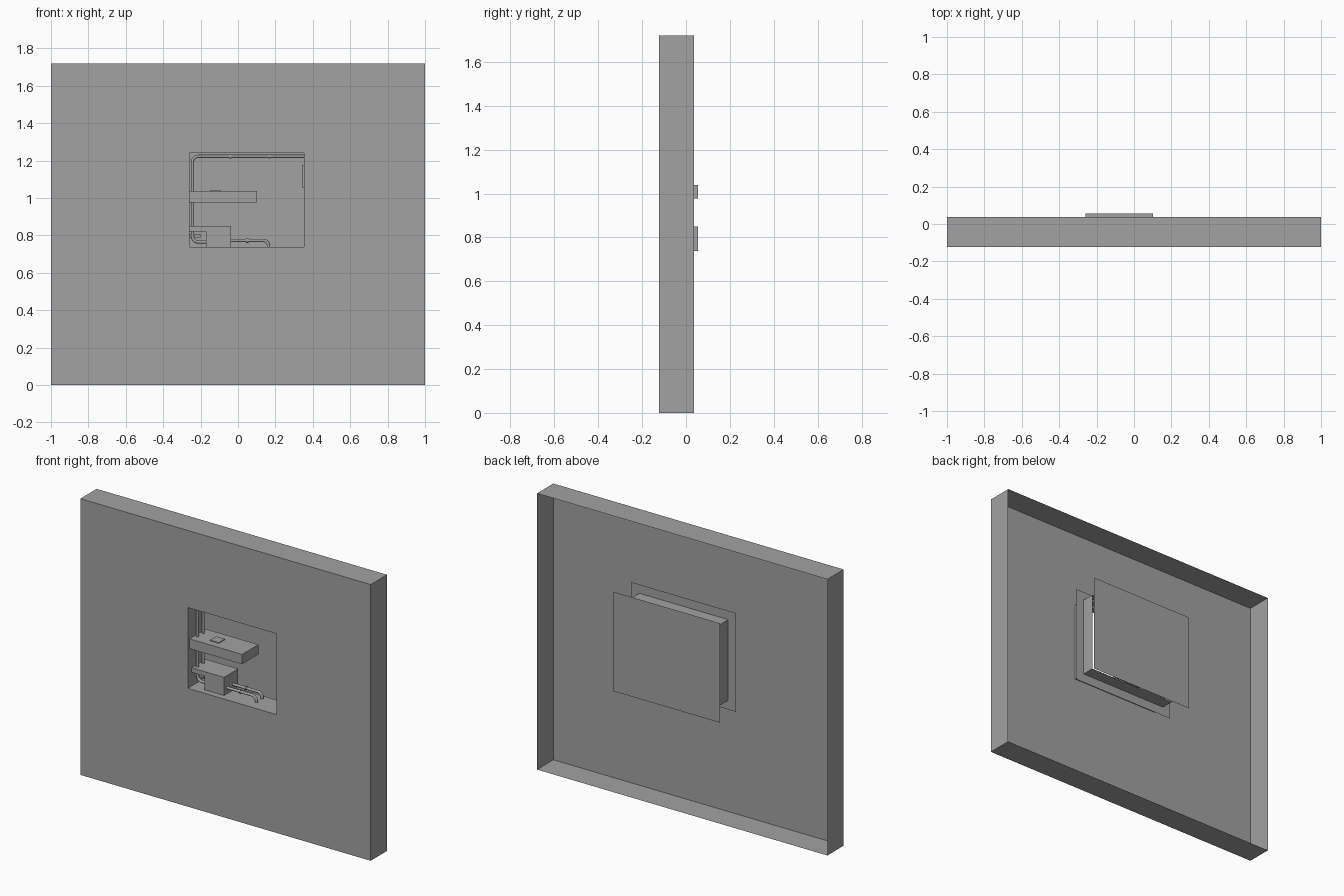
import bpy, bmesh, math
from mathutils import Vector

if "Cube" in bpy.data.objects:
    bpy.data.objects.remove(bpy.data.objects["Cube"])

grey = bpy.data.materials.new("plain grey")
grey.diffuse_color = (0.36, 0.36, 0.36, 1)
grey.use_nodes = True
grey.node_tree.nodes["Principled BSDF"].inputs["Base Color"].default_value = grey.diffuse_color

FRONT, RIM, BACK, MID = -0.123, 0.037, 0.123, -0.044
X0, X1, Z0, Z1 = -0.26, 0.352, 0.737, 1.24      # niche opening


def finish(name, bm):
    me = bpy.data.meshes.new(name)
    bm.to_mesh(me)
    bm.free()
    me.materials.append(grey)
    ob = bpy.data.objects.new(name, me)
    bpy.context.collection.objects.link(ob)
    return ob


def rect(x0, x1, z0, z1, y):
    return [(x0, y, z0), (x1, y, z0), (x1, y, z1), (x0, y, z1)]


def bridge(name, a, b):
    """Four quads joining two rectangular loops."""
    bm = bmesh.new()
    va = [bm.verts.new(p) for p in a]
    vb = [bm.verts.new(p) for p in b]
    for i in range(4):
        j = (i + 1) % 4
        bm.faces.new((va[i], va[j], vb[j], vb[i]))
    return finish(name, bm)


def sheet(name, pts):
    bm = bmesh.new()
    bm.faces.new([bm.verts.new(p) for p in pts])
    return finish(name, bm)


def prism(name, profile, y0, y1):
    """Extrude an x-z profile along y."""
    bm = bmesh.new()
    f = bm.faces.new([bm.verts.new((x, y0, z)) for x, z in profile])
    ext = bmesh.ops.extrude_face_region(bm, geom=[f])
    for v in ext["geom"]:
        if isinstance(v, bmesh.types.BMVert):
            v.co.y = y1
    bmesh.ops.recalc_face_normals(bm, faces=bm.faces)
    return finish(name, bm)


def block(name, x0, x1, y0, y1, z0, z1):
    return prism(name, [(x0, z0), (x1, z0), (x1, z1), (x0, z1)], y0, y1)


def rounded(pts, r, steps=6):
    """Polyline with its inner corners turned into smooth bends."""
    pts = [Vector(p) for p in pts]
    out = [pts[0]]
    for p, c, n in zip(pts, pts[1:], pts[2:]):
        a = c + (p - c).normalized() * r
        b = c + (n - c).normalized() * r
        o = a + b - c
        for k in range(steps + 1):
            t = k / steps * math.pi / 2
            out.append(o + (a - o) * math.cos(t) + (b - o) * math.sin(t))
    return out + [pts[-1]]


def pipe(name, pts, radius, bend=0.03, sides=12):
    """Sweep a circle along a path lying in an x-z plane."""
    path = rounded(pts, bend)
    bm = bmesh.new()
    rings = []
    for i, p in enumerate(path):
        t = (path[min(i + 1, len(path) - 1)] - path[max(i - 1, 0)]).normalized()
        u = Vector((0, 1, 0))
        v = t.cross(u)
        rings.append([bm.verts.new(p + radius * (u * math.cos(a) + v * math.sin(a)))
                      for a in (2 * math.pi * k / sides for k in range(sides))])
    for r, s in zip(rings, rings[1:]):
        for k in range(sides):
            bm.faces.new((r[k], r[(k + 1) % sides], s[(k + 1) % sides], s[k])).smooth = True
    bm.faces.new(rings[0])
    bm.faces.new(rings[-1])
    bmesh.ops.recalc_face_normals(bm, faces=bm.faces)
    return finish(name, bm)


# Wall: front sheet with opening, rim folded backwards, open behind
opening = rect(X0, X1, Z0, Z1, FRONT)
bridge("wall_front", rect(-1, 1, 0, 1.72, FRONT), opening)
bridge("wall_rim", rect(-1, 1, 0, 1.72, RIM), rect(-1, 1, 0, 1.72, FRONT))

# Niche lining, its mid flange and the loose sheet behind it
bridge("niche_lining", opening, rect(X0, X1, Z0, Z1, RIM))
bridge("niche_flange", rect(-0.313, 0.405, 0.68, 1.295, MID), rect(X0, X1, Z0, Z1, MID))
sheet("back_sheet", rect(-0.322, 0.413, 0.678, 1.297, BACK))

# Shelf and notched lower housing
block("shelf", X0, 0.102, -0.105, 0.055, 0.977, 1.038)
prism("lower_housing", [(X0, 0.822), (-0.17, 0.822), (-0.17, Z0), (-0.037, Z0),
                        (-0.037, 0.85), (X0, 0.85)], -0.085, 0.055)

# Small fittings
block("shelf_pad", -0.15, -0.09, -0.06, 0.0, 1.038, 1.043)
block("side_plate", 0.343, X1, -0.06, 0.01, 1.055, 1.175)
block("notch_fitting", X0, -0.2, -0.05, 0.02, 0.788, 0.808)

# Paired pipes: long run round the top left, short run to the floor
for i, y in enumerate((-0.052, 0.005)):
    pipe(f"long_pipe_{i}", [(X1, y, 1.223), (-0.243, y, 1.223),
                            (-0.243, y, 0.765), (-0.165, y, 0.765)], 0.0085)
    pipe(f"short_pipe_{i}", [(-0.04, y, 0.773), (0.163, y, 0.773), (0.163, y, Z0)], 0.0085, 0.028)
    for j, (x, z) in enumerate(((-0.042, 1.223), (0.168, 1.223), (0.05, 0.773))):
        pipe(f"pipe_collar_{i}_{j}", [(x - 0.006, y, z), (x + 0.006, y, z)], 0.0125)
